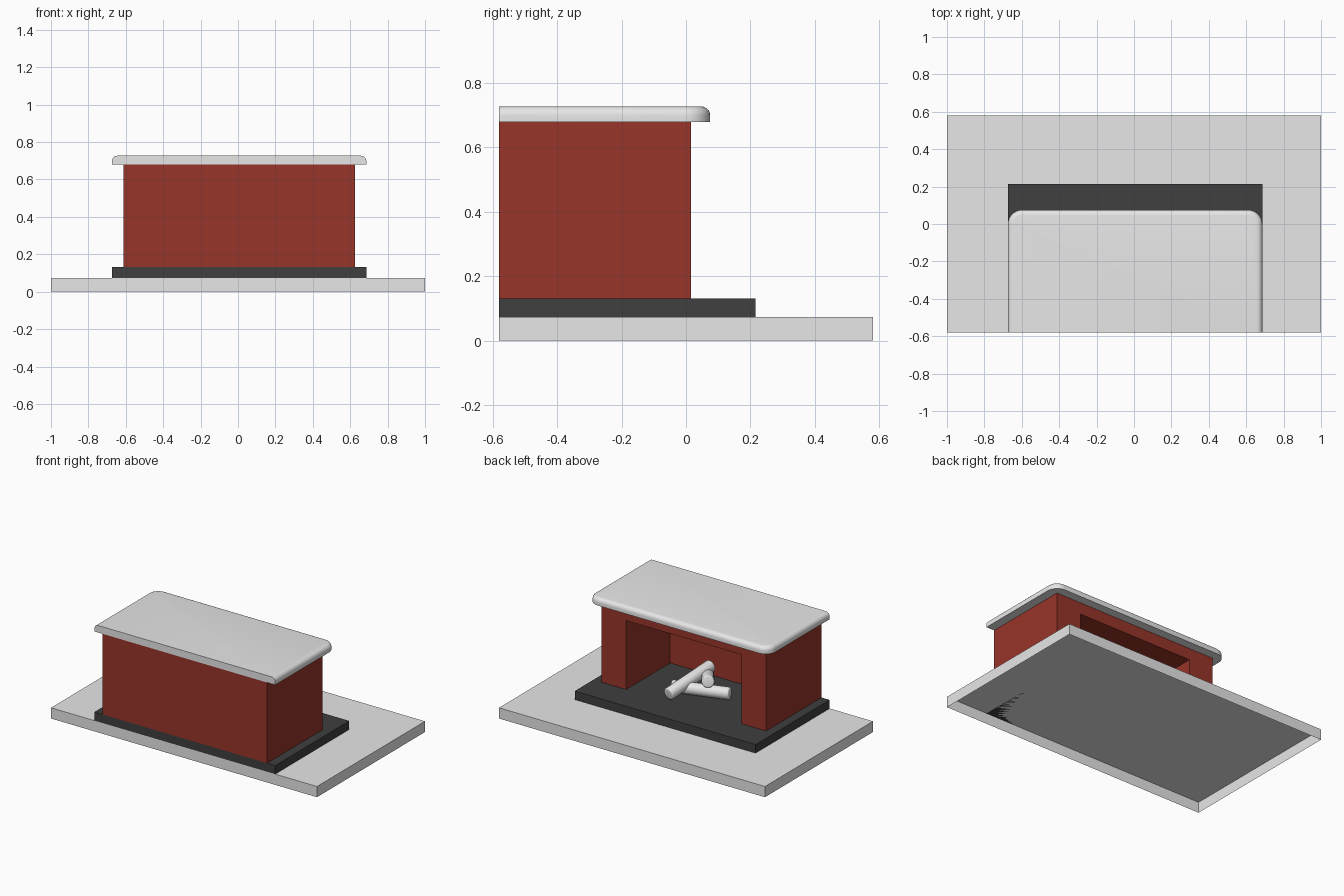
import bpy, bmesh, math
from mathutils import Vector

cube = bpy.data.objects.get("Cube")
if cube:
    bpy.data.objects.remove(cube, do_unlink=True)


def material(name, rgb):
    m = bpy.data.materials.new(name)
    m.use_nodes = True
    m.diffuse_color = (*rgb, 1)
    m.node_tree.nodes["Principled BSDF"].inputs["Base Color"].default_value = (*rgb, 1)
    return m


grey = material("pale grey", (0.8, 0.8, 0.8))
red = material("brick red", (0.31, 0.035, 0.022))
dark = material("dark slate", (0.05, 0.05, 0.05))

FRONT = -0.58   # shared flush front plane
MID = 0.006     # centre line of the fireplace


def finish(name, bm, mat, smooth=False):
    bmesh.ops.recalc_face_normals(bm, faces=bm.faces)
    mesh = bpy.data.meshes.new(name)
    bm.to_mesh(mesh)
    bm.free()
    mesh.materials.append(mat)
    ob = bpy.data.objects.new(name, mesh)
    bpy.context.collection.objects.link(ob)
    if smooth:
        bpy.ops.object.select_all(action='DESELECT')
        ob.select_set(True)
        bpy.context.view_layer.objects.active = ob
        bpy.ops.object.shade_smooth_by_angle(angle=math.radians(40))
    return ob


def box_mesh(x0, x1, y0, y1, z0, z1):
    bm = bmesh.new()
    bmesh.ops.create_cube(bm, size=1)
    for v in bm.verts:
        v.co = (x1 if v.co.x > 0 else x0,
                y1 if v.co.y > 0 else y0,
                z1 if v.co.z > 0 else z0)
    return bm


# Ground slab: a shell left open underneath
bm = box_mesh(-1, 1, FRONT, 0.58, 0, 0.073)
under = [f for f in bm.faces if f.calc_center_median().z < 0.001]
bmesh.ops.delete(bm, geom=under, context='FACES_ONLY')
slab = finish("ground_slab", bm, grey)
for f in slab.data.polygons:
    if abs(f.normal.z) > 0.5 and f.normal.z < 0:
        slab.data.flip_normals()
        break

# Hearth
finish("hearth", box_mesh(MID - 0.68, MID + 0.68, FRONT, 0.215, 0.073, 0.131), dark)

# Brick surround: arch-shaped outline extruded back, plus a closing wall
bm = bmesh.new()
outer, inner, floor, head, top = 0.619, 0.434, 0.131, 0.6, 0.679
outline = [(-outer, floor), (-outer, top), (outer, top), (outer, floor),
           (inner, floor), (inner, head), (-inner, head), (-inner, floor)]
face = bm.faces.new([bm.verts.new((MID + x, -0.458, z)) for x, z in outline])
ext = bmesh.ops.extrude_face_region(bm, geom=[face])
moved = [g for g in ext["geom"] if isinstance(g, bmesh.types.BMVert)]
bmesh.ops.translate(bm, verts=moved, vec=(0, 0.4735, 0))
finish("brick_surround", bm, red)
finish("brick_wall", box_mesh(MID - outer, MID + outer, FRONT, -0.458, floor, top), red)

# Mantel top: rounded far corners, then a rounded upper edge
bm = box_mesh(MID - 0.68, MID + 0.68, FRONT, 0.075, 0.679, 0.727)
corners = [e for e in bm.edges if all(v.co.y > 0 for v in e.verts)
           and abs(e.verts[0].co.z - e.verts[1].co.z) > 0.01]
bmesh.ops.bevel(bm, geom=corners, offset=0.075, segments=8, profile=0.5, affect='EDGES')
rim = [e for e in bm.edges if all(v.co.z > 0.72 for v in e.verts)
       and not all(v.co.y < FRONT + 0.001 for v in e.verts)]
bmesh.ops.bevel(bm, geom=rim, offset=0.028, segments=5, profile=0.5, affect='EDGES')
finish("mantel_top", bm, grey, smooth=True)


# Logs
def log(name, start, end, radius=0.04):
    a, b = Vector(start), Vector(end)
    bm = bmesh.new()
    bmesh.ops.create_cone(bm, cap_ends=True, segments=24, radius1=radius,
                          radius2=radius, depth=(b - a).length)
    caps = [e for e in bm.edges if abs(e.verts[0].co.z - e.verts[1].co.z) < 0.001]
    bmesh.ops.bevel(bm, geom=caps, offset=0.008, segments=3, profile=0.5, affect='EDGES')
    ob = finish(name, bm, grey, smooth=True)
    ob.location = (a + b) / 2
    ob.rotation_euler = (b - a).to_track_quat('Z', 'Y').to_euler()


log("log_bottom", (0.19, -0.12, 0.171), (-0.167, -0.234, 0.171))
log("log_leaning", (0.136, -0.004, 0.173), (0.073, -0.373, 0.245))
log("log_rear", (-0.054, -0.159, 0.25), (0.14, -0.43, 0.171))
